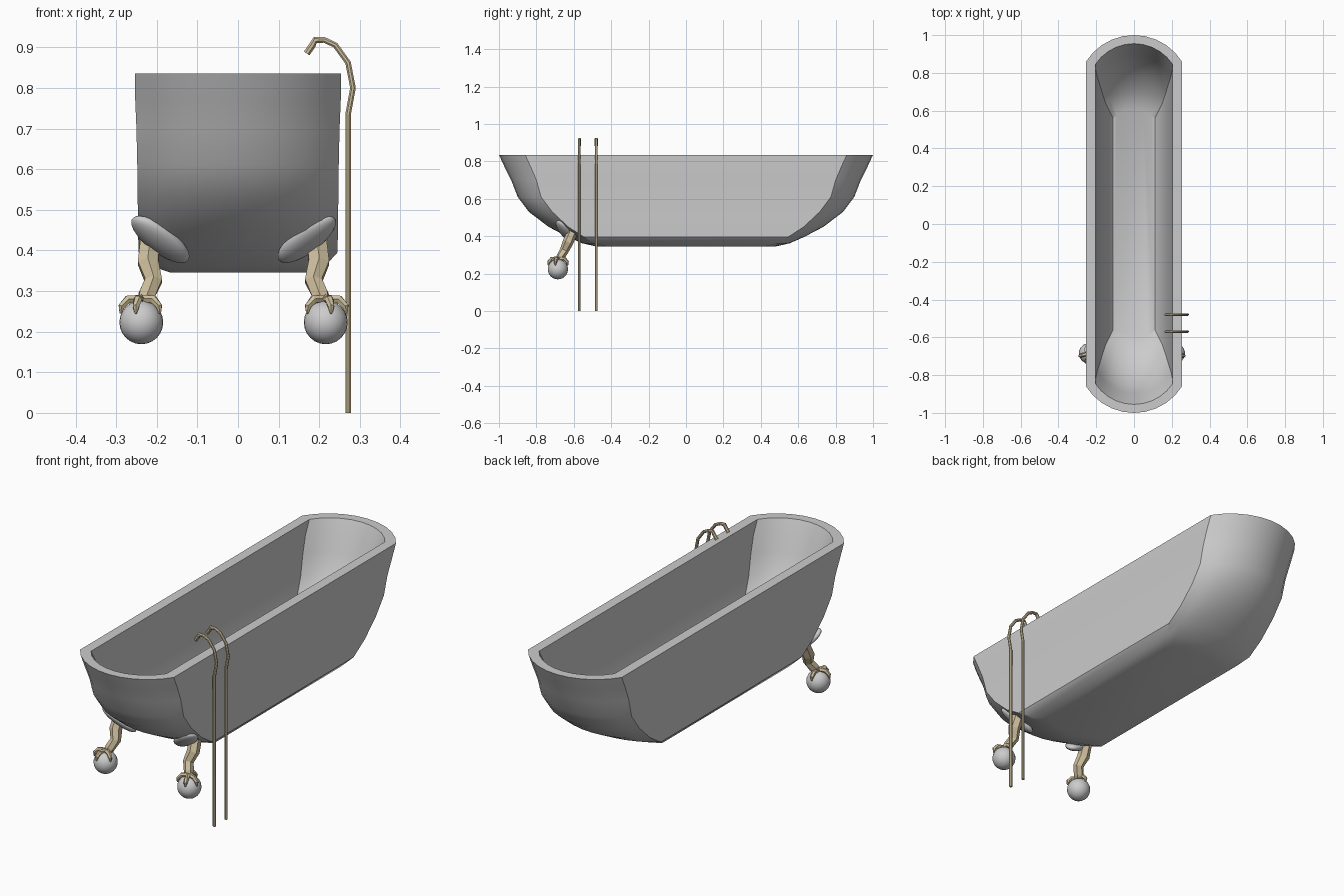
import bpy, bmesh, math
from mathutils import Vector, Matrix

if "Cube" in bpy.data.objects:
    bpy.data.objects.remove(bpy.data.objects["Cube"])

brass = bpy.data.materials.new("brass")
brass.diffuse_color = (0.62, 0.52, 0.34, 1)
brass.use_nodes = True
brass.node_tree.nodes["Principled BSDF"].inputs["Base Color"].default_value = brass.diffuse_color


def finish(name, bm, angle=None):
    bmesh.ops.recalc_face_normals(bm, faces=bm.faces)
    me = bpy.data.meshes.new(name)
    bm.to_mesh(me)
    bm.free()
    ob = bpy.data.objects.new(name, me)
    bpy.context.collection.objects.link(ob)
    if angle:
        bpy.ops.object.select_all(action='DESELECT')
        ob.select_set(True)
        bpy.context.view_layer.objects.active = ob
        bpy.ops.object.shade_smooth_by_angle(angle=math.radians(angle))
    return ob


def tube(name, path, radii, sides=6, angle=None):
    """Tapered tube through the path points, closed at both ends."""
    bm = bmesh.new()
    pts = [Vector(p) for p in path]
    rings = []
    for i, p in enumerate(pts):
        d = (pts[min(i + 1, len(pts) - 1)] - pts[max(i - 1, 0)]).normalized()
        u = d.cross(Vector((0, 1, 0))).normalized()
        v = d.cross(u)
        rings.append([bm.verts.new(p + radii[i] * (u * math.cos(a) + v * math.sin(a)))
                      for a in (math.tau * (k + 0.5) / sides for k in range(sides))])
    for a, b in zip(rings, rings[1:]):
        for k in range(sides):
            n = (k + 1) % sides
            bm.faces.new((a[k], a[n], b[n], b[k]))
    bm.faces.new(rings[0])
    bm.faces.new(rings[-1])
    ob = finish(name, bm, angle)
    ob.data.materials.append(brass)
    return ob


def ball(name, center, axes, rot=None, seg=24):
    bm = bmesh.new()
    bmesh.ops.create_uvsphere(bm, u_segments=seg, v_segments=seg // 2, radius=1)
    m = Matrix.Translation(center) @ (rot or Matrix()) @ Matrix.Diagonal((*axes, 1))
    bmesh.ops.transform(bm, matrix=m, verts=bm.verts)
    return finish(name, bm, 60)


# Tub: stacked outlines with straight sides and arched ends
def outline(z, w, straight, end, n=10):
    s = end - straight
    r = (w * w + s * s) / (2 * s)
    half = math.asin(min(1, w / r))
    pts = []
    for sign in (1, -1):
        for k in range(n + 1):
            a = half * (1 - 2 * k / n)
            pts.append((sign * r * math.sin(a), sign * (end - r + r * math.cos(a)), z))
    return pts


# z, half width, end of straight side, tip of arched end
levels = [
    (0.345, 0.165, 0.42, 0.48), (0.362, 0.215, 0.49, 0.555), (0.395, 0.245, 0.545, 0.63),
    (0.45, 0.246, 0.63, 0.735), (0.53, 0.247, 0.715, 0.84), (0.61, 0.248, 0.775, 0.90),
    (0.70, 0.25, 0.80, 0.935), (0.77, 0.253, 0.83, 0.97), (0.835, 0.254, 0.86, 1.0),
    (0.835, 0.205, 0.845, 0.955), (0.77, 0.202, 0.81, 0.925), (0.69, 0.195, 0.78, 0.895),
    (0.60, 0.185, 0.75, 0.855), (0.52, 0.17, 0.70, 0.79), (0.45, 0.15, 0.64, 0.71),
    (0.40, 0.11, 0.56, 0.61)]
bm = bmesh.new()
rings = [[bm.verts.new(p) for p in outline(*lv)] for lv in levels]
for a, b in zip(rings, rings[1:]):
    for k in range(len(a)):
        n = (k + 1) % len(a)
        bm.faces.new((a[k], a[n], b[n], b[k]))
bm.faces.new(rings[0])
bm.faces.new(rings[-1])
finish("bathtub", bm, 30)

# Two clawed feet at the front end
for s, side in ((-1, "left"), (1, "right")):
    def P(x, y, z):
        return Vector((s * x - 0.011, y, z))

    # Shell plate against the tub corner
    long = Vector((s * 0.14, -0.075, 0.115)).normalized()
    normal = Vector((s * 0.45, -0.6, -0.6))
    normal = (normal - normal.dot(long) * long).normalized()
    rot = Matrix((long, normal.cross(long), normal)).transposed().to_4x4()
    ball(side + "_foot_plate", P(0.18, -0.645, 0.427), (0.092, 0.046, 0.024), rot)

    # Leg, ball and toes gripping the ball
    tube(side + "_leg",
         [P(0.205, -0.605, 0.425), P(0.21, -0.63, 0.37), P(0.197, -0.65, 0.325),
          P(0.214, -0.67, 0.29), P(0.222, -0.68, 0.272)],
         [0.028, 0.029, 0.024, 0.023, 0.016])
    c = P(0.227, -0.685, 0.223)
    ball(side + "_foot_ball", c, (0.054,) * 3)
    for i, az in enumerate((-150, -75, -15, 90)):
        a = math.radians(az)
        path = []
        for el, rr in ((85, 0.058), (58, 0.066), (38, 0.064), (22, 0.057)):
            e = math.radians(el)
            path.append(c + rr * Vector((s * math.cos(e) * math.cos(a),
                                         math.cos(e) * math.sin(a), math.sin(e))))
        tube(f"{side}_toe_{i + 1}", path, [0.011, 0.011, 0.009, 0.003])

# Twin standing water pipes with hooked spouts
hook = [(0.271, 0), (0.271, 0.735), (0.283, 0.80), (0.271, 0.862), (0.24, 0.905),
        (0.213, 0.918), (0.19, 0.918), (0.183, 0.905), (0.169, 0.885)]
for i, y in enumerate((-0.57, -0.48)):
    tube(f"water_pipe_{i + 1}", [(x, y, z) for x, z in hook],
         [0.0075] * 6 + [0.009] * 3, sides=8, angle=40)
